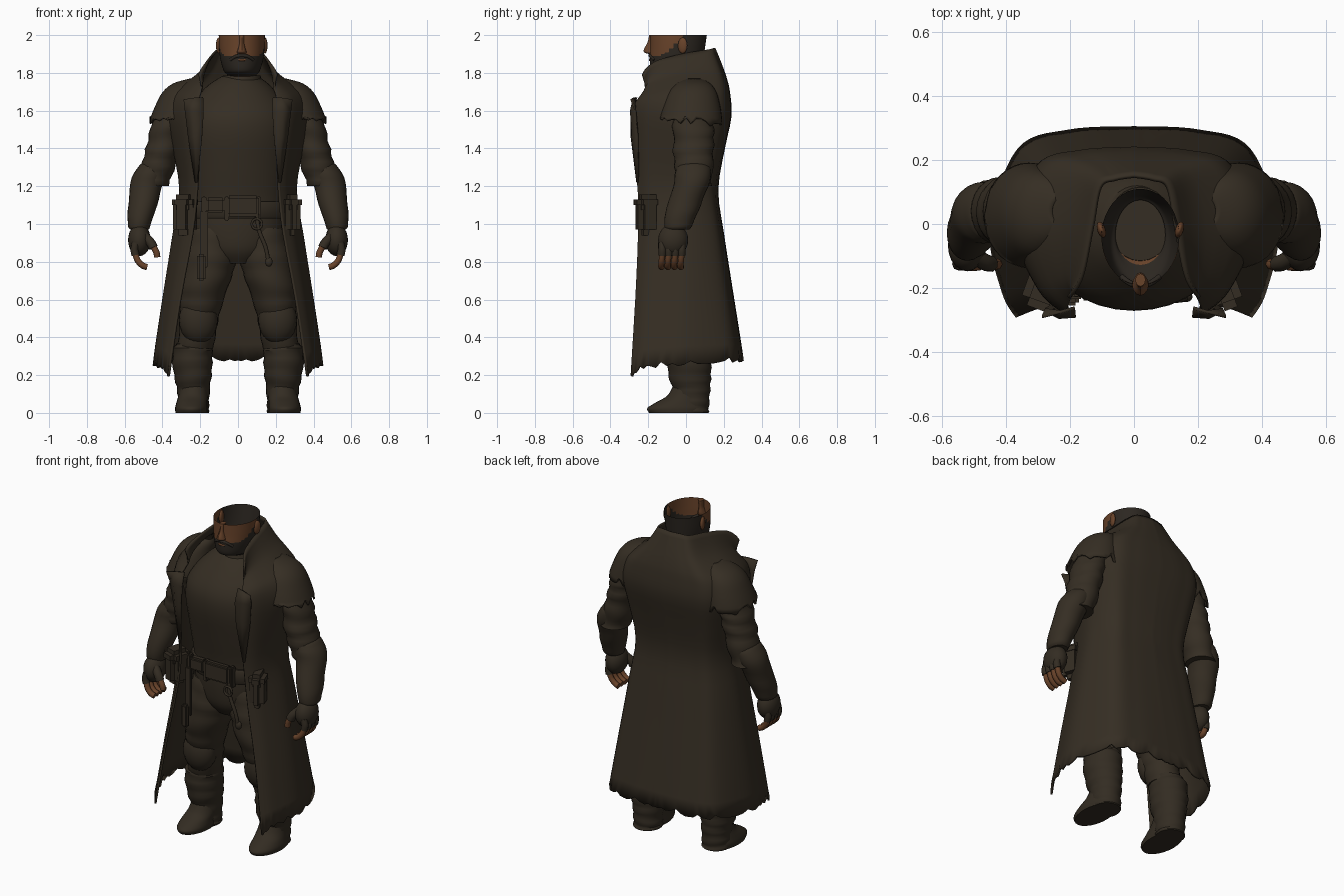
import bpy, bmesh, math, random
from mathutils import Matrix

random.seed(4)
if "Cube" in bpy.data.objects:
    bpy.data.objects.remove(bpy.data.objects["Cube"])


def material(name, rgb):
    m = bpy.data.materials.new(name)
    m.use_nodes = True
    m.diffuse_color = (*rgb, 1)
    m.node_tree.nodes["Principled BSDF"].inputs["Base Color"].default_value = (*rgb, 1)
    return m


CLOTH = material("dark brown cloth", (0.036, 0.027, 0.017))
LEATHER = material("dark leather", (0.033, 0.025, 0.016))
SKIN = material("skin", (0.14, 0.056, 0.023))
HAIR = material("beard", (0.025, 0.02, 0.015))
parts = []


def finish(name, bm, mats, mirror=False, thick=0):
    bmesh.ops.recalc_face_normals(bm, faces=bm.faces)
    me = bpy.data.meshes.new(name)
    bm.to_mesh(me)
    bm.free()
    ob = bpy.data.objects.new(name, me)
    bpy.context.collection.objects.link(ob)
    for m in mats:
        me.materials.append(m)
    if mirror:
        mod = ob.modifiers.new("mirror", 'MIRROR')
        mod.merge_threshold = 0.002
    if thick:
        mod = ob.modifiers.new("thickness", 'SOLIDIFY')
        mod.thickness, mod.offset = thick, 0
    parts.append(ob)
    return ob


def spline(pts, n):
    """Smooth curve through tuples of any length."""
    out = []
    for i in range(len(pts) - 1):
        quad = list(zip(pts[max(i - 1, 0)], pts[i], pts[i + 1], pts[min(i + 2, len(pts) - 1)]))
        for k in range(n):
            t = k / n
            out.append(tuple(b + t / 2 * (c - a + t * (2 * a - 5 * b + 4 * c - d
                       + t * (3 * (b - c) + d - a))) for a, b, c, d in quad))
    return out + [tuple(pts[-1])]


def skin_rows(bm, rows, closed):
    vs = [[bm.verts.new(p) for p in r] for r in rows]
    for a, b in zip(vs, vs[1:]):
        n = len(a)
        for j in range(n if closed else n - 1):
            k = (j + 1) % n
            bm.faces.new((a[j], a[k], b[k], b[j]))
    return vs


def loft(name, keys, mat, mirror=False, n=4, sides=24, folds=0, wave=2.0, caps=True,
         jag=0, thick=0, extra=()):
    """Stack of horizontal ovals (x, y, z, rx, ry) with optional folds and a torn hem."""
    bm = bmesh.new()
    rings = spline(keys, n)
    rows = []
    for i, (x, y, z, rx, ry) in enumerate(rings):
        row = []
        for j in range(sides):
            a = math.tau * j / sides
            f = 1 + folds * math.sin(i * wave + 1.3 * math.sin(a + i * .4))
            drop = random.uniform(-jag, jag) if i == len(rings) - 1 else 0
            row.append((x + rx * f * math.cos(a), y + ry * f * math.sin(a), z + drop))
        rows.append(row)
    vs = skin_rows(bm, rows, True)
    if caps:
        bm.faces.new(vs[0])
        bm.faces.new(vs[-1])
    return finish(name, bm, [mat, *extra], mirror, thick)


def ball(name, loc, size, mat, mirror=False, turn=0):
    bm = bmesh.new()
    m = Matrix.Translation(loc) @ Matrix.Rotation(turn, 4, 'Z') @ Matrix.Diagonal((*size, 1))
    bmesh.ops.create_uvsphere(bm, u_segments=20, v_segments=12, radius=1, matrix=m)
    finish(name, bm, [mat], mirror)


def box(name, loc, size, mat, turn=0, bevel=0.012):
    bm = bmesh.new()
    m = Matrix.Translation(loc) @ Matrix.Rotation(turn, 4, 'Z') @ Matrix.Diagonal((*size, 1))
    bmesh.ops.create_cube(bm, size=1, matrix=m)
    bmesh.ops.bevel(bm, geom=bm.edges[:], offset=bevel, segments=2, affect='EDGES')
    finish(name, bm, [mat])


def tube(name, pts, r, mat, mirror=False):
    cu = bpy.data.curves.new(name, 'CURVE')
    cu.dimensions, cu.bevel_depth, cu.bevel_resolution, cu.use_fill_caps = '3D', r, 2, True
    path = spline(pts, 4)
    sp = cu.splines.new('POLY')
    sp.points.add(len(path) - 1)
    for p, co in zip(sp.points, path):
        p.co = (*co, 1)
    cu.materials.append(mat)
    ob = bpy.data.objects.new(name, cu)
    bpy.context.collection.objects.link(ob)
    if mirror:
        ob.modifiers.new("mirror", 'MIRROR')


# Torso, neck band and belt
loft("shirt", [(0, -.04, .79, .1, .1), (0, -.04, .86, .19, .145), (0, -.04, .97, .24, .16),
               (0, -.04, 1.12, .25, .165), (0, -.045, 1.3, .27, .195), (0, -.045, 1.48, .29, .226),
               (0, -.035, 1.6, .27, .218), (.005, -.005, 1.72, .18, .16),
               (.01, .01, 1.78, .1, .11)], CLOTH, sides=32)
loft("neck_band", [(.015, .0, 1.72, .12, .13), (.02, .0, 1.785, .1, .115)], CLOTH, n=2)
loft("belt", [(0, -.04, 1.03, .262, .178), (0, -.04, 1.04, .268, .185),
              (0, -.04, 1.11, .268, .185), (0, -.04, 1.12, .262, .178)], LEATHER, n=1, sides=32)

# Long coat: rows of back height, front height, back y, side x, edge x, edge y
coat_rows = [(1.93, 1.79, .15, .13, .205, -.23), (1.83, 1.72, .19, .195, .19, -.215),
             (1.755, 1.68, .215, .28, .2, -.235), (1.69, 1.63, .228, .345, .21, -.27),
             (1.57, 1.56, .235, .37, .2, -.285), (1.4, 1.4, .2, .34, .205, -.277),
             (1.18, 1.18, .165, .305, .215, -.252), (.95, .95, .195, .34, .24, -.25),
             (.6, .6, .25, .395, .305, -.265), (.285, .2, .3, .445, .365, -.29)]
rows = []
for i, (zb, zf, yb, xs, xe, ye) in enumerate(spline(coat_rows, 3)):
    half = spline([(0, yb), (xs * .45, yb - .01), (xs * .81, yb * .77), (xs, -.01),
                   (xs * .55 + xe * .45, ye * .72), (xe, ye)], 7)
    row = []
    for j, (x, y) in enumerate(half):
        t = j / (len(half) - 1)
        z = zb + (zf - zb) * t ** 3
        if i == 3 * (len(coat_rows) - 1):
            z += random.uniform(-.016, .016)
        row.append((x, y, z))
    rows.append(row)
bm = bmesh.new()
skin_rows(bm, rows, False)
finish("long_coat", bm, [CLOTH], True, .012)

# Folded lapels, wrapped around the coat edge
bm = bmesh.new()
inner = [(.185, -.262, 1.67), (.182, -.288, 1.59), (.19, -.288, 1.46), (.215, -.258, 1.22)]
middle = [(.23, -.275, 1.668), (.235, -.292, 1.6), (.23, -.282, 1.46), (.22, -.258, 1.22)]
outer = [(.288, -.29, 1.66), (.28, -.268, 1.6), (.262, -.255, 1.46), (.225, -.252, 1.22)]
skin_rows(bm, [inner, middle, outer], False)
finish("lapel", bm, [CLOTH], True, .01)

# Torn shoulder capes, sleeves and cuffs
loft("shoulder_cape", [(.225, .04, 1.765, .03, .04), (.265, .04, 1.74, .075, .085),
                       (.295, .035, 1.695, .1, .122), (.313, .03, 1.62, .122, .147),
                       (.328, .025, 1.545, .137, .162)], CLOTH, True, sides=36, caps=False,
     jag=.028, thick=.01)
loft("sleeve", [(.29, .04, 1.68, .07, .08), (.35, .04, 1.58, .09, .105),
                (.385, .04, 1.46, .088, .108), (.415, .04, 1.33, .09, .103),
                (.45, .045, 1.2, .08, .09)], CLOTH, True, n=6, folds=.05, wave=1.4)
loft("forearm_cuff", [(.45, .04, 1.32, .06, .07), (.458, .04, 1.29, .08, .094),
                      (.482, .03, 1.22, .086, .094), (.505, -.01, 1.1, .076, .088),
                      (.522, -.04, 1.0, .062, .076), (.522, -.045, .97, .05, .06)], CLOTH, True,
     folds=.025, wave=1.1)

# Gloved hands with bare fingertips
ball("glove", (.522, -.068, .915), (.06, .08, .085), LEATHER, True)
tube("glove_thumb", [(.5, -.1, .94), (.465, -.12, .905), (.448, -.125, .875)], .026, LEATHER, True)
for k in range(4):
    y = -.125 + k * .034
    tube("glove_finger", [(.54, y, .9), (.548, y, .865), (.543, y, .835)], .021, LEATHER, True)
    tube("finger", [(.543, y, .84), (.53, y - .004, .805), (.505, y - .006, .78),
                    (.482, y - .004, .772)], .017, SKIN, True)
tube("thumb", [(.448, -.125, .88), (.432, -.127, .85), (.428, -.125, .825)], .017, SKIN, True)

# Trousers, knee pads and boots
loft("trouser_leg", [(.13, -.035, .98, .115, .135), (.145, -.04, .82, .138, .15),
                     (.175, -.045, .68, .128, .14), (.198, -.035, .56, .11, .12),
                     (.212, -.015, .45, .1, .108), (.225, .0, .34, .095, .1)], CLOTH, True,
     n=6, folds=.025, wave=1.2)
ball("knee_pad", (.21, -.075, .49), (.102, .08, .125), LEATHER, True)
loft("boot_shaft", [(.23, .01, .37, .092, .1), (.24, .012, .33, .105, .115),
                    (.24, .018, .22, .102, .115), (.236, .03, .12, .086, .098),
                    (.235, .035, .04, .082, .086), (.235, .035, 0, .082, .086)], LEATHER, True,
     n=5, folds=.035, wave=1.7)
loft("boot_foot", [(.247, -.045, 0, .084, .15), (.247, -.045, .025, .086, .16),
                   (.244, -.03, .055, .082, .13), (.238, -.005, .09, .078, .095),
                   (.235, .01, .14, .07, .08)], LEATHER, True)

# Belt gear
for s, w in ((-1, .11), (1, .085)):
    box("pouch", (.28 * s, -.2, 1.04), (w, .125, .2), LEATHER, s * .35, .03)
    box("pouch_flap", (.281 * s, -.203, 1.115), (w + .008, .133, .08), LEATHER, s * .35, .025)
box("buckle_case", (.025, -.232, 1.095), (.17, .045, .11), LEATHER)
box("small_case", (-.12, -.215, 1.1), (.1, .05, .08), LEATHER)
for x in (-.06, .11, -.18):
    box("belt_loop", (x, -.225 + abs(x) * .1, 1.08), (.025, .04, .13), LEATHER, 0, .006)
box("hanging_strap", (-.18, -.225, .92), (.04, .018, .3), LEATHER, 0, .005)
box("strap_sheath", (-.195, -.24, .77), (.045, .03, .14), LEATHER, 0, .01)
tube("hanging_cord", [(.1, -.23, 1.06), (.11, -.235, .97), (.145, -.235, .88), (.16, -.23, .81)],
     .011, LEATHER)
ring = [(.1 + .027 * math.cos(a), -.24, 1.0 + .027 * math.sin(a))
        for a in [math.tau * k / 8 for k in range(9)]]
tube("cord_ring", ring, .007, LEATHER)
ball("cord_weight", (.163, -.228, .8), (.02, .016, .026), LEATHER)

# Open-topped head, bearded by height and depth
head = loft("head", [(.02, .01, 1.72, .085, .085), (.02, .0, 1.77, .088, .095),
                     (.02, -.035, 1.79, .078, .11), (.02, -.05, 1.81, .095, .135),
                     (.02, -.05, 1.87, .113, .142), (.02, -.045, 1.93, .12, .145),
                     (.02, -.04, 2.0, .122, .15)], SKIN, n=6, sides=40, caps=False, extra=[HAIR])
for p in head.data.polygons:
    c = p.center
    jaw = 1.785 < c.z < 1.89 + .8 * max(0, c.y + .13)
    p.material_index = int(jaw or c.y > -.01)
loft("nose", [(.02, -.18, 1.9, .016, .016), (.02, -.19, 1.908, .026, .03),
              (.02, -.187, 1.925, .021, .036), (.02, -.18, 1.96, .013, .024),
              (.02, -.175, 2.0, .016, .02)], SKIN, sides=12)
tube("moustache", [(-.04, -.165, 1.868), (-.01, -.186, 1.888), (.02, -.191, 1.892),
                   (.05, -.186, 1.888), (.08, -.165, 1.868)], .009, HAIR)
tube("lower_lip", [(0, -.188, 1.87), (.02, -.191, 1.868), (.04, -.188, 1.87)], .006, SKIN)
for s in (-1, 1):
    ball("ear", (.02 + .122 * s, -.018, 1.945), (.013, .026, .042), SKIN, turn=-.3 * s)

# Smooth shading with sharp edges kept
bpy.ops.object.select_all(action='DESELECT')
for ob in parts:
    ob.select_set(True)
bpy.context.view_layer.objects.active = parts[0]
bpy.ops.object.shade_smooth_by_angle(angle=math.radians(40))
